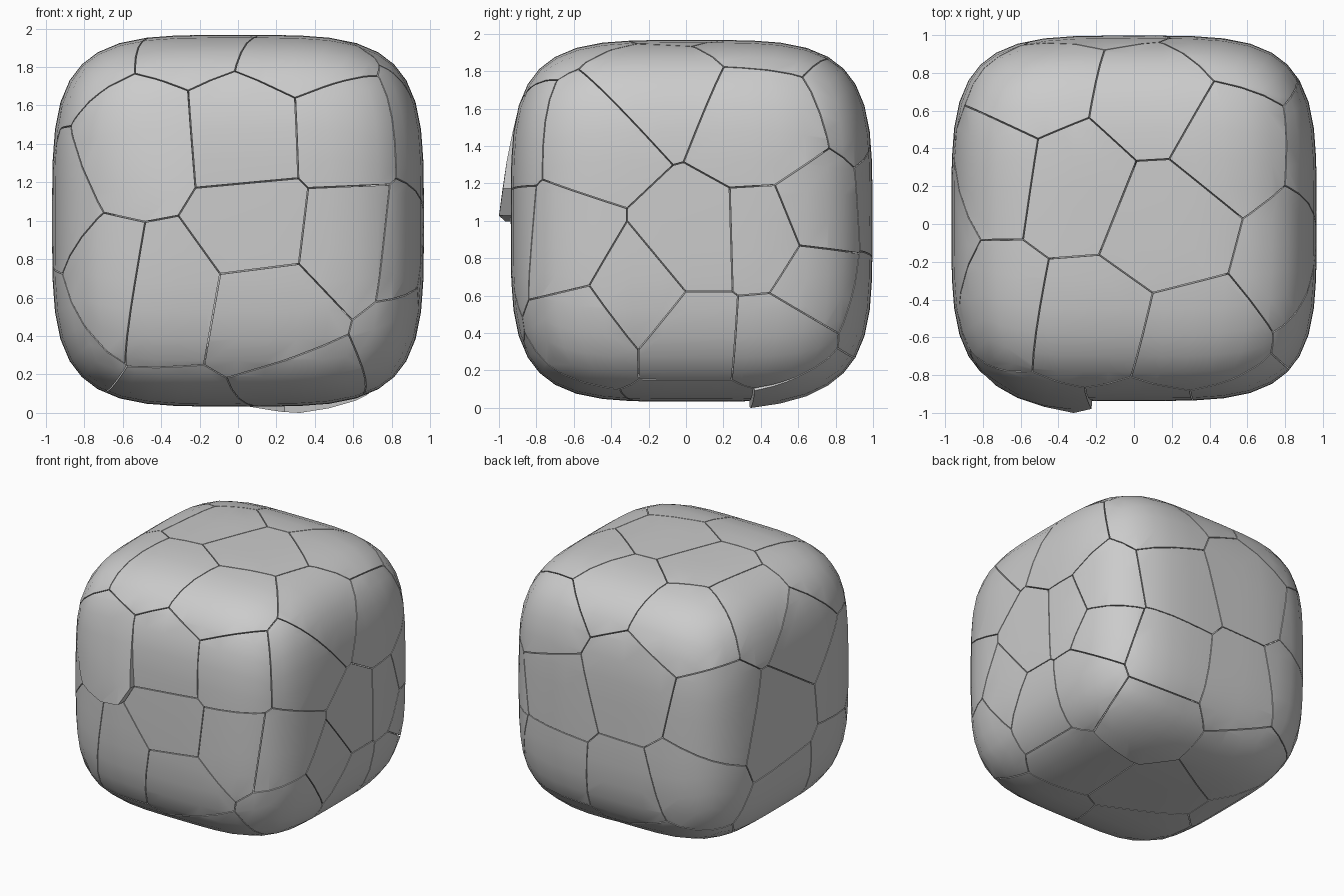
import bpy, bmesh, random
from mathutils import Vector

if "Cube" in bpy.data.objects:
    bpy.data.objects.remove(bpy.data.objects["Cube"])

random.seed(4)
CENTER, R, N = Vector((0, 0.03, 1.0)), 0.967, 4
GAP = 0.003


def on_shell(p):
    """Push a direction out to the rounded-cube surface."""
    return p * (R / sum(abs(c) ** N for c in p) ** (1 / N))


# Chunk centres on the front (x, z), right (y, z) and top (x, y)
front = [(-.55, 1.38), (.06, 1.42), (.1, .98), (.16, .52), (-.4, .62), (-.73, .65),
         (.57, 1.45), (.59, .92)]
right = [(-.5, 1.45), (-.2, 1.78), (.4, 1.5), (.05, .87), (.43, .88), (-.25, .62),
         (.05, .36), (.5, .32), (.76, 1.0), (.72, .7), (-.72, .86), (-.6, .35)]
top = [(-.3, .2), (-.25, -.55), (.15, .02), (.12, .68), (.5, .45), (-.85, .3),
       (-.85, -.5), (-.6, .85), (.35, -.72)]
seeds = [Vector((x, -.93, z)) for x, z in front]
seeds += [Vector((.95, y, z)) for y, z in right]
seeds += [Vector((x, y, 1.95)) for x, y in top]
seeds.append(Vector((.48, .68, .06)))
seeds = [on_shell(s - CENTER) for s in seeds]
spike_bottom = len(seeds) - 1

# Scatter chunk centres over the left, back and underside
for _ in range(600):
    p = on_shell(Vector([random.uniform(-1, 1) for _ in range(3)]).normalized())
    hidden = p.x < -.6 or p.y > .6 or p.z < -.6
    if hidden and all((p - s).length > .5 for s in seeds):
        seeds.append(p)

# Corners that stick out: chunk index -> (target, axis)
spikes = {0: (Vector((-.37, -1.0, 1.05)), 1), spike_bottom: (Vector((.34, .4, 0)), 2)}


def rounded_cube():
    bm = bmesh.new()
    bmesh.ops.create_cube(bm, size=2)
    bmesh.ops.subdivide_edges(bm, edges=bm.edges[:], cuts=11, use_grid_fill=True)
    for v in bm.verts:
        v.co = on_shell(v.co)
    return bm


def cut(bm, co, no):
    """Slice off everything beyond the plane and cap the opening."""
    if all((v.co - co).dot(no) < 1e-6 for v in bm.verts):
        return
    bmesh.ops.bisect_plane(bm, geom=bm.verts[:] + bm.edges[:] + bm.faces[:], dist=1e-6,
                           plane_co=co, plane_no=no, clear_outer=True)
    rim = [e for e in bm.edges if e.is_boundary]
    if rim:
        bmesh.ops.holes_fill(bm, edges=rim, sides=0)


# Fractured chunks of the rounded cube
base = rounded_cube()
for i, s in enumerate(seeds):
    bm = base.copy()
    for t in sorted((t for t in seeds if t is not s), key=lambda t: (t - s).length):
        no = (t - s).normalized()
        cut(bm, (s + t) / 2 - no * GAP, no)
        if not bm.verts:
            break
    if not bm.faces:
        bm.free()
        continue
    for v in bm.verts:
        v.co += CENTER
    # Pull the protruding corner outward
    if i in spikes:
        target, axis = spikes[i]
        tip = min(bm.verts, key=lambda v: (v.co - target).length).co.copy()
        shift = target[axis] - tip[axis]
        for v in bm.verts:
            v.co[axis] += shift * max(0, 1 - (v.co - tip).length / .5)
    bmesh.ops.recalc_face_normals(bm, faces=bm.faces[:])
    for f in bm.faces:
        f.smooth = True
    for e in bm.edges:
        e.smooth = e.calc_face_angle(3.0) < .55
    me = bpy.data.meshes.new(f"chunk_{i + 1:02d}")
    bm.to_mesh(me)
    bm.free()
    bpy.context.collection.objects.link(bpy.data.objects.new(me.name, me))
base.free()
